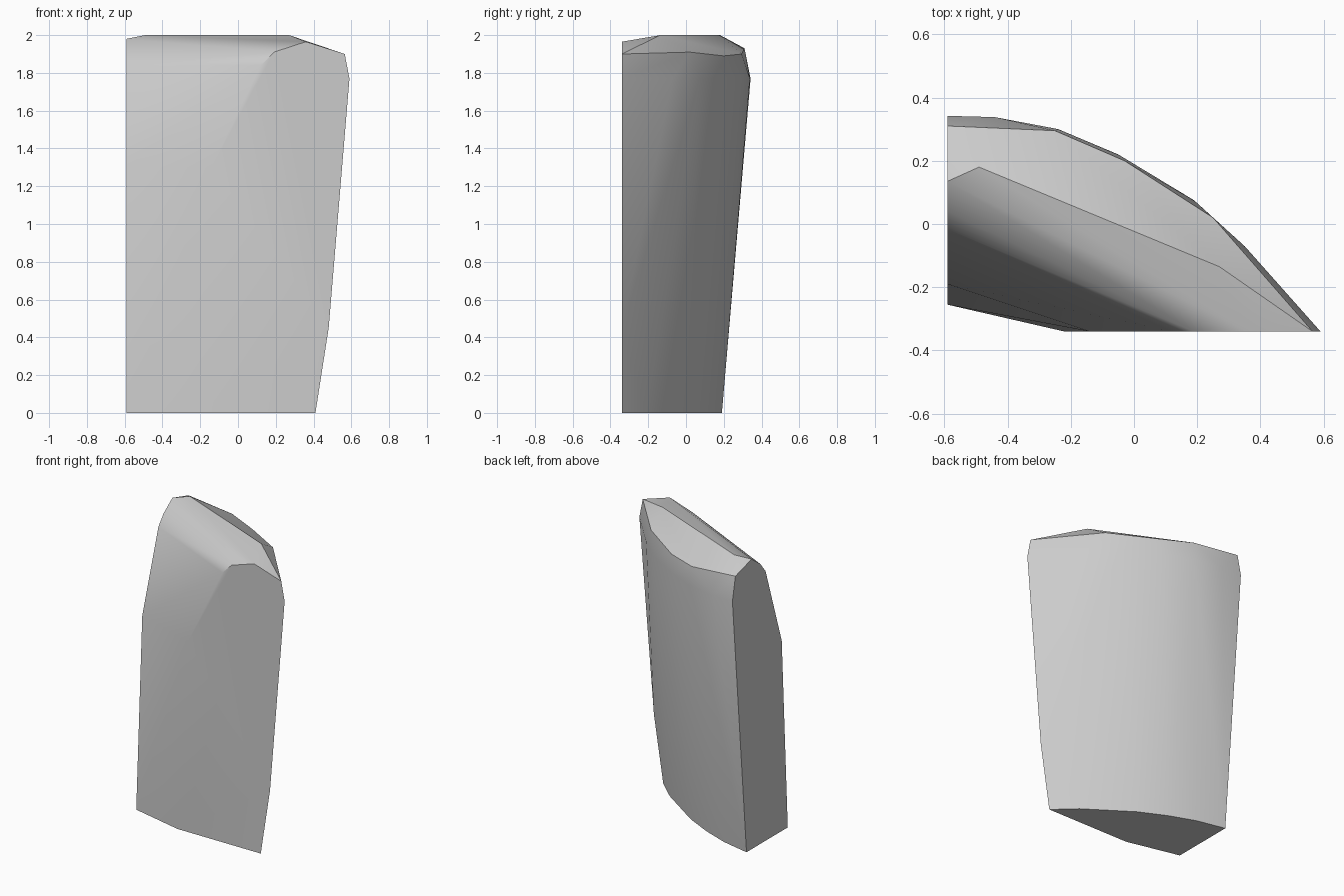
import bpy
import bmesh
import math

cube = bpy.data.objects.get("Cube")
if cube:
    bpy.data.objects.remove(cube, do_unlink=True)

SIDE_X = -0.59    # flat cut on the right end
FRONT_Y = -0.34   # flat cut on the front


def make_material(name, colour):
    """Plain flat colour for viewport and render."""
    material = bpy.data.materials.new(name)
    material.use_nodes = True
    material.diffuse_color = colour
    shader = material.node_tree.nodes["Principled BSDF"]
    shader.inputs["Base Color"].default_value = colour
    return material


def level(height, outline):
    """Lift a flat outline to a height."""
    return [(x, y, height) for x, y in outline]


def blend(lower, upper, amount):
    """Point part of the way between two points."""
    return tuple(a + (b - a) * amount for a, b in zip(lower, upper))


# Curved back: foot outline and the wider shoulder outline
foot = level(0, [(SIDE_X, 0.19), (-0.39, 0.147), (-0.21, 0.08),
                 (-0.03, -0.008), (0.27, -0.21), (0.41, FRONT_Y)])
shoulder = level(1.77, [(SIDE_X, 0.342), (-0.44, 0.338), (-0.24, 0.3),
                        (-0.05, 0.22), (0.19, 0.075), (0.35, -0.07),
                        (0.59, FRONT_Y)])
outer_corner = [(0.48, FRONT_Y, 0.45)]

# Bevel between the back and the top ridge
bevel = [(SIDE_X, 0.31, 1.93), (-0.25, 0.295, 1.9), (-0.03, 0.2, 1.89),
         (0.25, 0.02, 1.91), (0.43, -0.25, 1.945), (0.565, FRONT_Y, 1.9)]

# Top ridge
ridge = [(SIDE_X, 0.135, 1.98), (-0.49, 0.18, 2), (0.27, -0.135, 2),
         (0.36, FRONT_Y, 1.965)]

# Sloping front: profile on the side cut, matched by one on the front cut
side_profile = [(SIDE_X, -0.255, 0), (SIDE_X, -0.19, 1.3),
                (SIDE_X, -0.016, 1.84), (SIDE_X, 0.04, 1.91)]
front_profile = [(-0.22, FRONT_Y, 0), (-0.14, FRONT_Y, 1.3),
                 (0.12, FRONT_Y, 1.84), (0.19, FRONT_Y, 1.91)]
middle = [blend(a, b, 0.5) for a, b in zip(side_profile, front_profile)]

# Wrap the sections in one closed skin
bm = bmesh.new()
for section in (foot, shoulder, outer_corner, bevel, ridge,
                side_profile, front_profile, middle):
    for point in section:
        bm.verts.new(point)
result = bmesh.ops.convex_hull(bm, input=bm.verts)
unused = {item for key in ("geom_interior", "geom_unused")
          for item in result[key] if isinstance(item, bmesh.types.BMVert)}
bmesh.ops.delete(bm, geom=list(unused), context="VERTS")
bmesh.ops.dissolve_limit(bm, angle_limit=math.radians(0.5),
                         verts=bm.verts, edges=bm.edges)
bmesh.ops.recalc_face_normals(bm, faces=bm.faces)

mesh = bpy.data.meshes.new("tapered_block")
bm.to_mesh(mesh)
bm.free()
mesh.materials.append(make_material("light_grey", (0.6, 0.6, 0.6, 1)))

block = bpy.data.objects.new("tapered_block", mesh)
bpy.context.collection.objects.link(block)
bpy.context.view_layer.objects.active = block
block.select_set(True)
bpy.ops.object.shade_smooth_by_angle(angle=math.radians(30))
